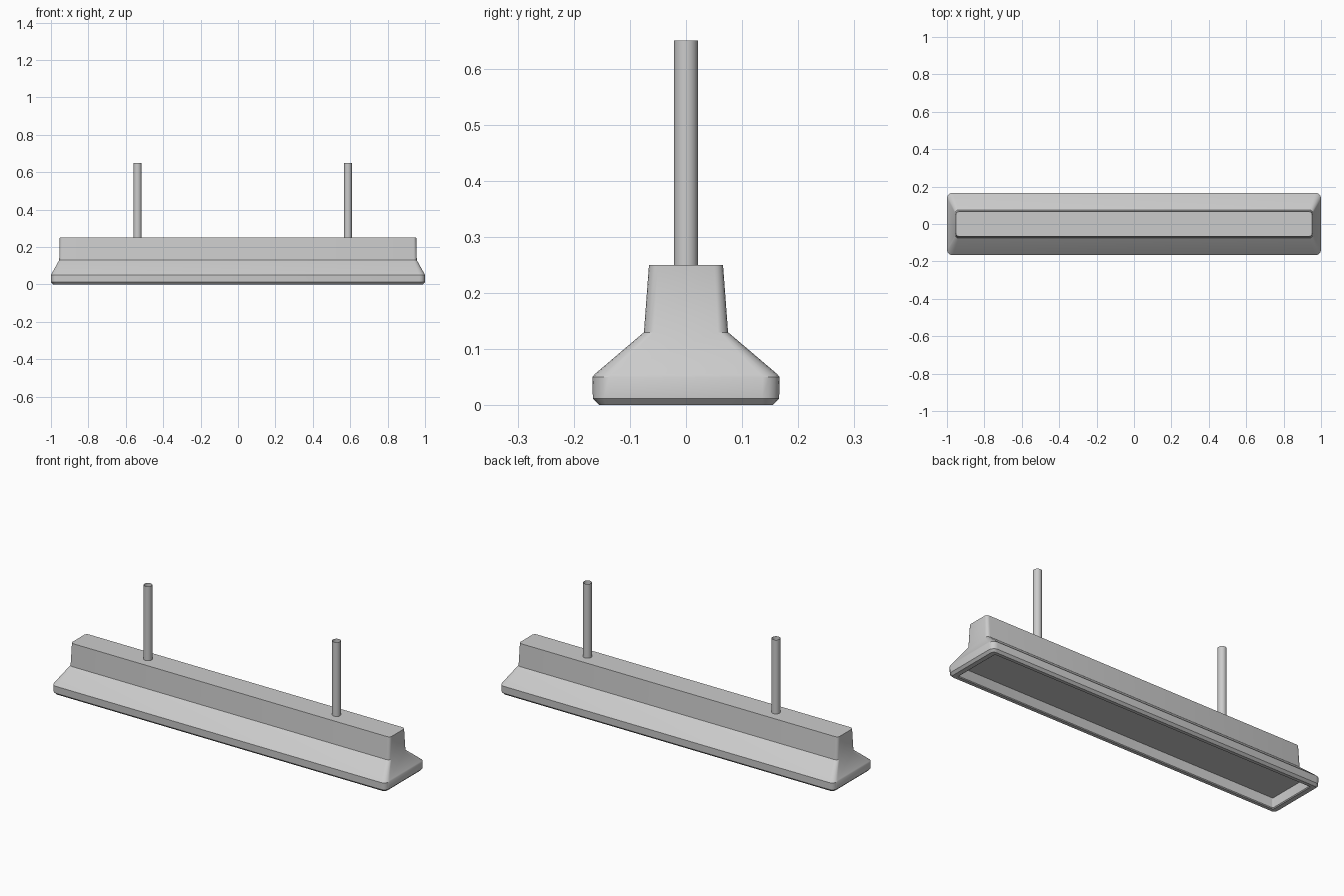
import bpy, bmesh
from math import sin, cos, pi, radians

if "Cube" in bpy.data.objects:
    bpy.data.objects.remove(bpy.data.objects["Cube"])


def ring(bm, z, hx, hy, r, seg=4):
    """Rounded rectangle of vertices at height z."""
    verts = []
    for i, (sx, sy) in enumerate([(1, 1), (-1, 1), (-1, -1), (1, -1)]):
        for k in range(seg + 1):
            a = pi / 2 * (i + k / seg)
            verts.append(bm.verts.new((sx * (hx - r) + r * cos(a),
                                       sy * (hy - r) + r * sin(a), z)))
    return verts


def loft(name, sections, cap_start=True, cap_end=True):
    bm = bmesh.new()
    rings = [ring(bm, *s) for s in sections]
    for a, b in zip(rings, rings[1:]):
        n = len(a)
        for i in range(n):
            j = (i + 1) % n
            bm.faces.new((a[i], a[j], b[j], b[i]))
    if cap_start:
        bm.faces.new(rings[0][::-1])
    if cap_end:
        bm.faces.new(rings[-1])
    return finish(name, bm)


def finish(name, bm, angle=30):
    mesh = bpy.data.meshes.new(name)
    bm.to_mesh(mesh)
    bm.free()
    ob = bpy.data.objects.new(name, mesh)
    bpy.context.collection.objects.link(ob)
    bpy.ops.object.select_all(action='DESELECT')
    ob.select_set(True)
    bpy.context.view_layer.objects.active = ob
    bpy.ops.object.shade_smooth_by_angle(angle=radians(angle))
    return ob


# Lamp housing: recessed panel, rim, flared skirt and upper channel
loft("lamp_housing", [
    # z, half length, half width, corner radius
    (0.055, 0.955, 0.13, 0.004),
    (0.004, 0.957, 0.132, 0.004),
    (0.0, 0.962, 0.136, 0.006),
    (0.0, 0.987, 0.154, 0.018),
    (0.012, 0.999, 0.166, 0.03),
    (0.05, 1.0, 0.167, 0.03),
    (0.056, 0.997, 0.162, 0.03),
    (0.13, 0.956, 0.075, 0.018),
    (0.25, 0.953, 0.066, 0.016),
])

# Hanging rods: open tubes
for name, x in (("left_rod", -0.537), ("right_rod", 0.588)):
    bm = bmesh.new()
    bmesh.ops.create_cone(bm, cap_ends=False, segments=16,
                          radius1=0.0215, radius2=0.0215, depth=0.4)
    rod = finish(name, bm)
    rod.location = (x, 0, 0.45)
